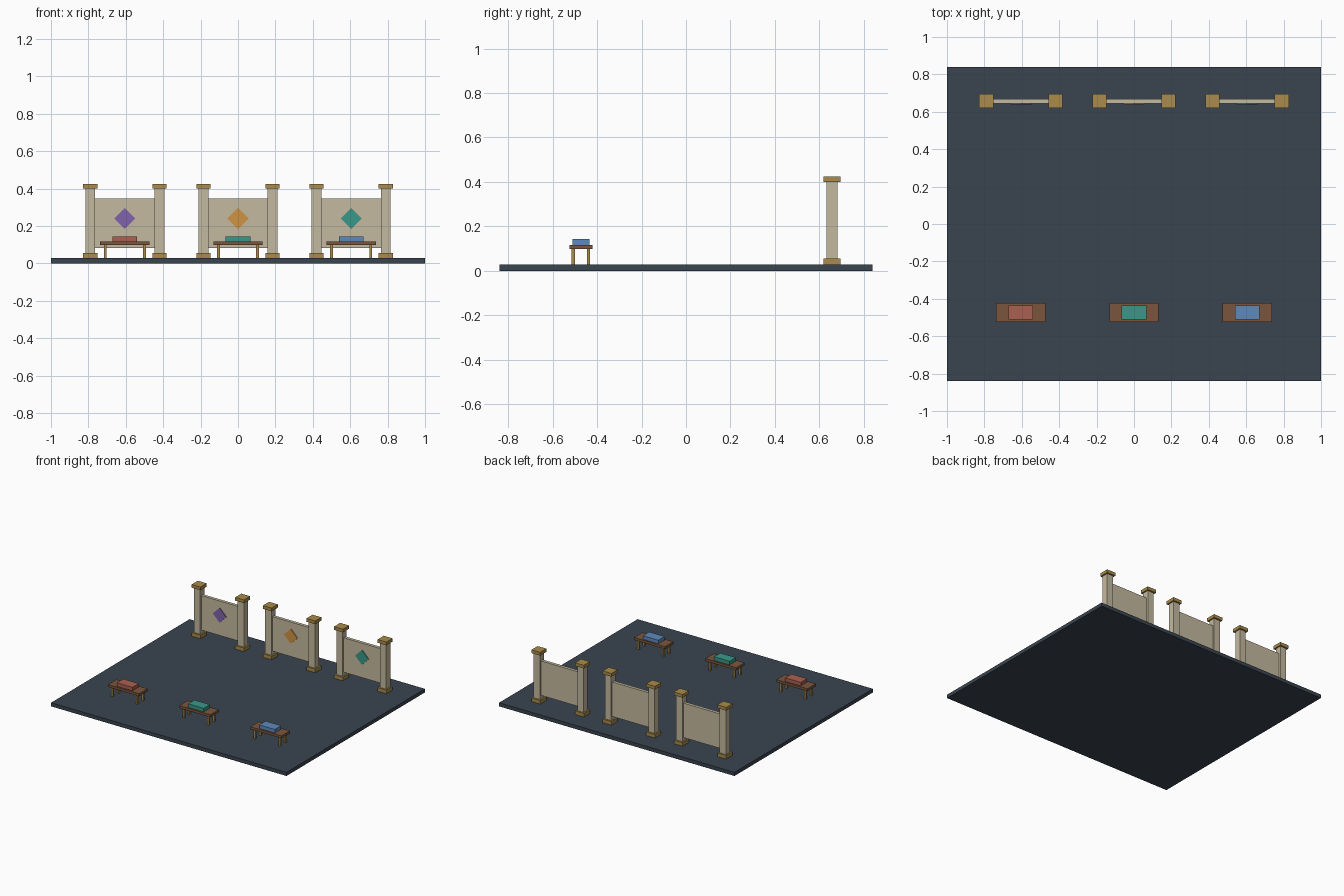
import bpy
from math import radians

if "Cube" in bpy.data.objects:
    bpy.data.objects.remove(bpy.data.objects["Cube"])


def material(name, rgb):
    m = bpy.data.materials.new(name)
    m.diffuse_color = (*[(c / 255) ** 2.2 for c in rgb], 1)
    m.use_nodes = True
    m.node_tree.nodes["Principled BSDF"].inputs["Base Color"].default_value = m.diffuse_color
    return m


def box(name, centre, size, mat, rot_y=0):
    bpy.ops.mesh.primitive_cube_add(size=1, location=centre)
    ob = bpy.context.object
    ob.name = name
    ob.scale = size
    ob.rotation_euler.y = rot_y
    ob.data.materials.append(mat)
    return ob


def slab(name, x, y, z0, z1, w, d, mat):
    """Box given by its bottom and top heights."""
    return box(name, (x, y, (z0 + z1) / 2), (w, d, z1 - z0), mat)


slate = material("slate", (60, 70, 80))
stone = material("stone", (196, 184, 158))
gold = material("gold", (168, 138, 76))
wood = material("wood", (122, 86, 64))
purple = material("purple", (126, 98, 170))
orange = material("orange", (206, 146, 68))
teal = material("teal", (60, 150, 136))
red = material("red", (170, 96, 82))
blue = material("blue", (94, 136, 186))

FLOOR = 0.028
WALL_Y, BENCH_Y = 0.657, -0.473

# Floor
slab("floor", 0, 0, 0, FLOOR, 2, 1.68, slate)

for x, gem, cushion in ((-0.605, purple, red), (0, orange, teal), (0.605, teal, blue)):
    # Display screen between two posts
    slab("screen_panel", x, WALL_Y, 0.082, 0.347, 0.35, 0.024, stone)
    box("screen_diamond", (x, WALL_Y - 0.014, 0.24), (0.08, 0.008, 0.08), gem, radians(45))
    for s in (-1, 1):
        px = x + s * 0.185
        slab("post_base", px, WALL_Y, FLOOR, 0.055, 0.075, 0.075, gold)
        slab("post_shaft", px, WALL_Y, 0.055, 0.40, 0.053, 0.05, stone)
        slab("post_cap", px, WALL_Y, 0.40, 0.425, 0.075, 0.075, gold)

    # Bench with cushion block
    slab("bench_top", x, BENCH_Y, 0.098, 0.117, 0.264, 0.102, wood)
    slab("bench_cushion", x, BENCH_Y, 0.117, 0.144, 0.132, 0.077, cushion)
    for sx in (-1, 1):
        for sy in (-1, 1):
            slab("bench_leg", x + sx * 0.105, BENCH_Y + sy * 0.034, FLOOR, 0.098,
                 0.015, 0.015, gold)
